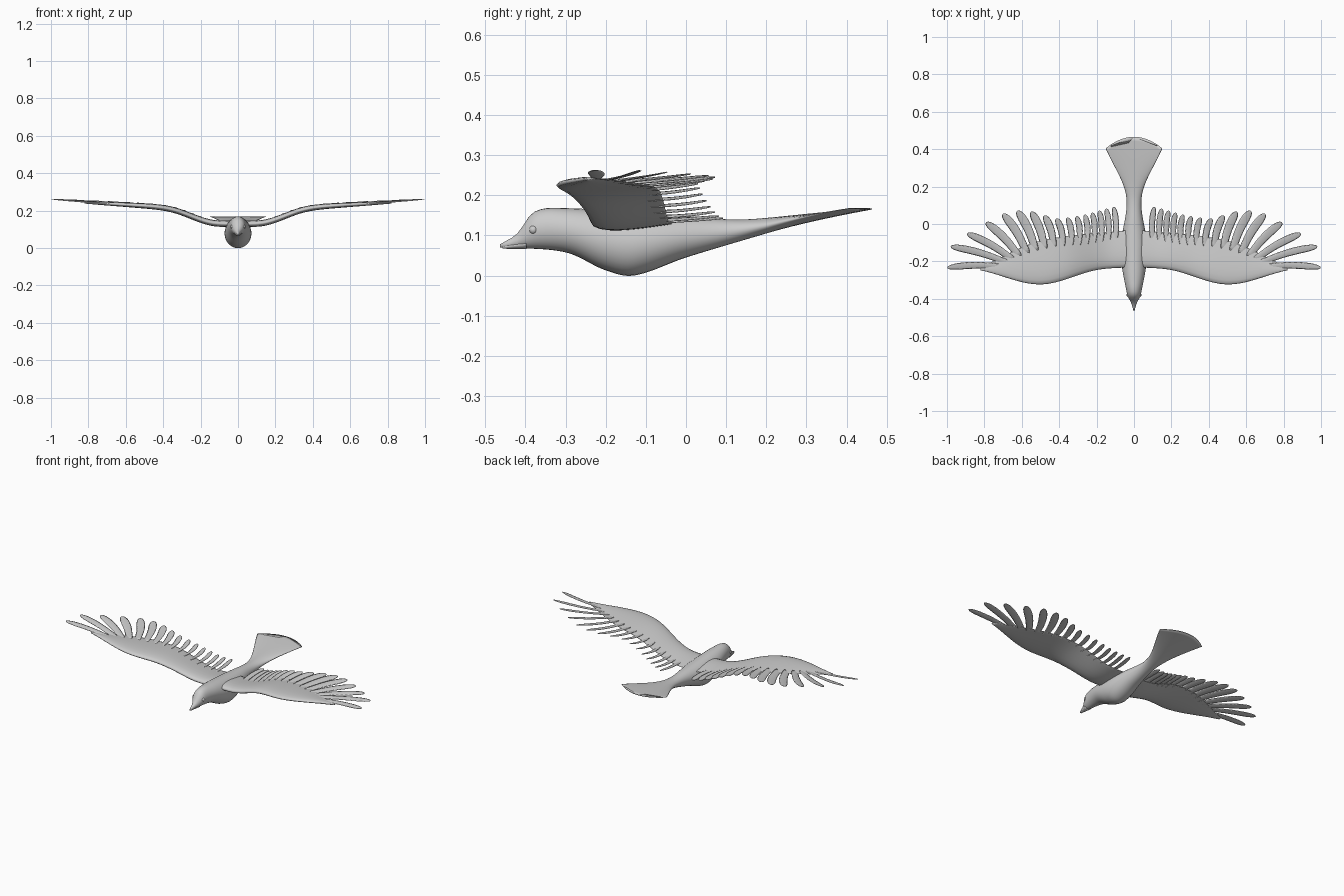
import bpy, bmesh, math
from mathutils import Vector

cube = bpy.data.objects.get("Cube")
if cube:
    bpy.data.objects.remove(cube)

grey = bpy.data.materials.new("plumage_grey")
grey.use_nodes = True
colour = (0.6, 0.6, 0.6, 1)
grey.diffuse_color = colour
grey.node_tree.nodes["Principled BSDF"].inputs["Base Color"].default_value = colour


def curve(*knots):
    """Return a smooth function passing through a few (position, value) knots."""
    last = len(knots) - 1

    def slope(i):
        before, after = knots[max(i - 1, 0)], knots[min(i + 1, last)]
        return (after[1] - before[1]) / (after[0] - before[0])

    def value(position):
        i = 0
        while i < last - 1 and position > knots[i + 1][0]:
            i += 1
        (start, low), (end, high) = knots[i], knots[i + 1]
        span = end - start
        t = (position - start) / span
        blend = t * t * (3 - 2 * t)
        bend = t * (1 - t) * ((1 - t) * slope(i) - t * slope(i + 1))
        return low + (high - low) * blend + span * bend

    return value


def steps(start, end, count):
    return [start + (end - start) * i / count for i in range(count + 1)]


def angles(count):
    return steps(0, math.tau, count)[:-1]


def loft(bm, rings):
    """Skin a list of equal closed rings and cap both ends."""
    rows = [[bm.verts.new(point) for point in ring] for ring in rings]
    count = len(rows[0])
    for near, far in zip(rows, rows[1:]):
        for i in range(count):
            j = (i + 1) % count
            bm.faces.new((near[i], near[j], far[j], far[i]))
    bm.faces.new(rows[0][::-1])
    bm.faces.new(rows[-1])


def finish(bm, name, mirrored=False):
    bmesh.ops.recalc_face_normals(bm, faces=bm.faces)
    mesh = bpy.data.meshes.new(name)
    bm.to_mesh(mesh)
    bm.free()
    mesh.materials.append(grey)
    for face in mesh.polygons:
        face.use_smooth = True
    part = bpy.data.objects.new(name, mesh)
    bpy.context.collection.objects.link(part)
    if mirrored:
        part.modifiers.new("Mirror", "MIRROR").use_mirror_merge = False


def upright_ring(y, half_width, top, middle, bottom, bow=0):
    """Cross-section with separate upper and lower bulge, bowed back at its centre."""
    ring = []
    for angle in angles(28):
        across, up = math.cos(angle), math.sin(angle)
        bulge = top - middle if up > 0 else middle - bottom
        ring.append((half_width * across, y + bow * (1 - across ** 2), middle + bulge * up))
    return ring


# Head, body and fanned tail in one skin
body_top = curve((-0.46, 0.08), (-0.42, 0.105), (-0.38, 0.158), (-0.3, 0.168),
                 (0, 0.148), (0.15, 0.14), (0.4, 0.168))
body_bottom = curve((-0.46, 0.07), (-0.3, 0.058), (-0.2, 0.013), (-0.13, 0),
                    (0, 0.045), (0.2, 0.105), (0.4, 0.164))
body_width = curve((-0.46, 0.004), (-0.42, 0.016), (-0.38, 0.036), (-0.14, 0.072),
                   (0.15, 0.042), (0.4, 0.15))
rings = []
for y in steps(-0.464, 0.404, 60):
    top, bottom = body_top(y), body_bottom(y)
    fan = max(0, (y - 0.2) / 0.2)
    middle = bottom + (top - bottom) * (0.5 + 0.3 * min(fan, 1))
    rings.append(upright_ring(y, body_width(y), top, middle, bottom, 0.06 * fan ** 2))
bm = bmesh.new()
loft(bm, rings)
finish(bm, "body_and_tail")

# Lower half of the beak
bm = bmesh.new()
rings = []
for t in steps(0, 1, 6):
    middle = 0.071 + 0.008 * t
    rings.append(upright_ring(-0.457 + 0.06 * t, 0.004 + 0.018 * t,
                              middle + 0.006, middle, middle - 0.004 - 0.009 * t))
loft(bm, rings)
finish(bm, "lower_beak")

# Eyes
bm = bmesh.new()
bmesh.ops.create_uvsphere(bm, u_segments=16, v_segments=10, radius=0.011)
bmesh.ops.translate(bm, verts=bm.verts, vec=(0.029, -0.38, 0.114))
finish(bm, "eyes", mirrored=True)

# Wings: curves along the span, with a rounder leading edge
wing_lead = curve((0, -0.23), (0.2, -0.246), (0.5, -0.323), (0.8, -0.252))
wing_trail = curve((0, -0.03), (0.5, -0.09), (0.8, -0.22))
wing_height = curve((0, 0.128), (0.15, 0.137), (0.35, 0.205), (0.5, 0.225), (1, 0.25))
rings = []
for x in steps(0.01, 0.82, 40):
    lead, trail = wing_lead(x), wing_trail(x)
    thickness = 0.021 * (1 - (x / 0.9) ** 3)
    ring = []
    for angle in angles(20):
        chord = 0.5 - 0.5 * math.cos(angle)
        bulge = thickness * (1.15 - 0.9 * chord) * math.sin(angle)
        ring.append((x, lead + (trail - lead) * chord, wing_height(x) + bulge))
    rings.append(ring)
bm = bmesh.new()
loft(bm, rings)
finish(bm, "wings", mirrored=True)

# Flight feathers, numbered from the wing tip inwards
tip_x = curve((0, 0.998), (1, 0.98), (4, 0.7), (9, 0.355), (15, 0.108))
tip_y = curve((0, -0.233), (1, -0.12), (4, 0.055), (6, 0.066), (8, 0.03), (15, 0.092))
root_x = curve((0, 0.68), (3, 0.61), (9, 0.34), (15, 0.108))
root_y = curve((0, -0.232), (5, -0.15), (9, -0.12), (15, -0.12))
feather_width = curve((0, 0.02), (5, 0.026), (9, 0.019), (15, 0.018))
tilt = math.radians(10)


def feather_rings(number):
    root = Vector((root_x(number), root_y(number), 0))
    tip = Vector((tip_x(number), tip_y(number), 0))
    along = (tip - root).normalized()
    side = Vector((along.y, -along.x, 0))
    across = side * math.cos(tilt) - Vector((0, 0, math.sin(tilt)))
    rings = []
    for turn in steps(0, math.pi / 2, 14):
        # Rings crowd towards the rounded tip, and the vane bends slightly
        t = math.sin(turn)
        width = feather_width(number) * max(0.05, (0.75 + 0.3 * t) * math.sqrt(1 - t ** 8))
        centre = root.lerp(tip, t) - side * 0.012 * math.sin(math.pi * t)
        centre.z = wing_height(centre.x) + 0.012 * t
        lift = Vector((0, 0, 0.004 * (1 - 0.6 * t)))
        rings.append([centre + across * width * math.cos(angle) + lift * math.sin(angle)
                      for angle in angles(8)])
    return rings


bm = bmesh.new()
for number in range(16):
    loft(bm, feather_rings(number))
finish(bm, "flight_feathers", mirrored=True)
